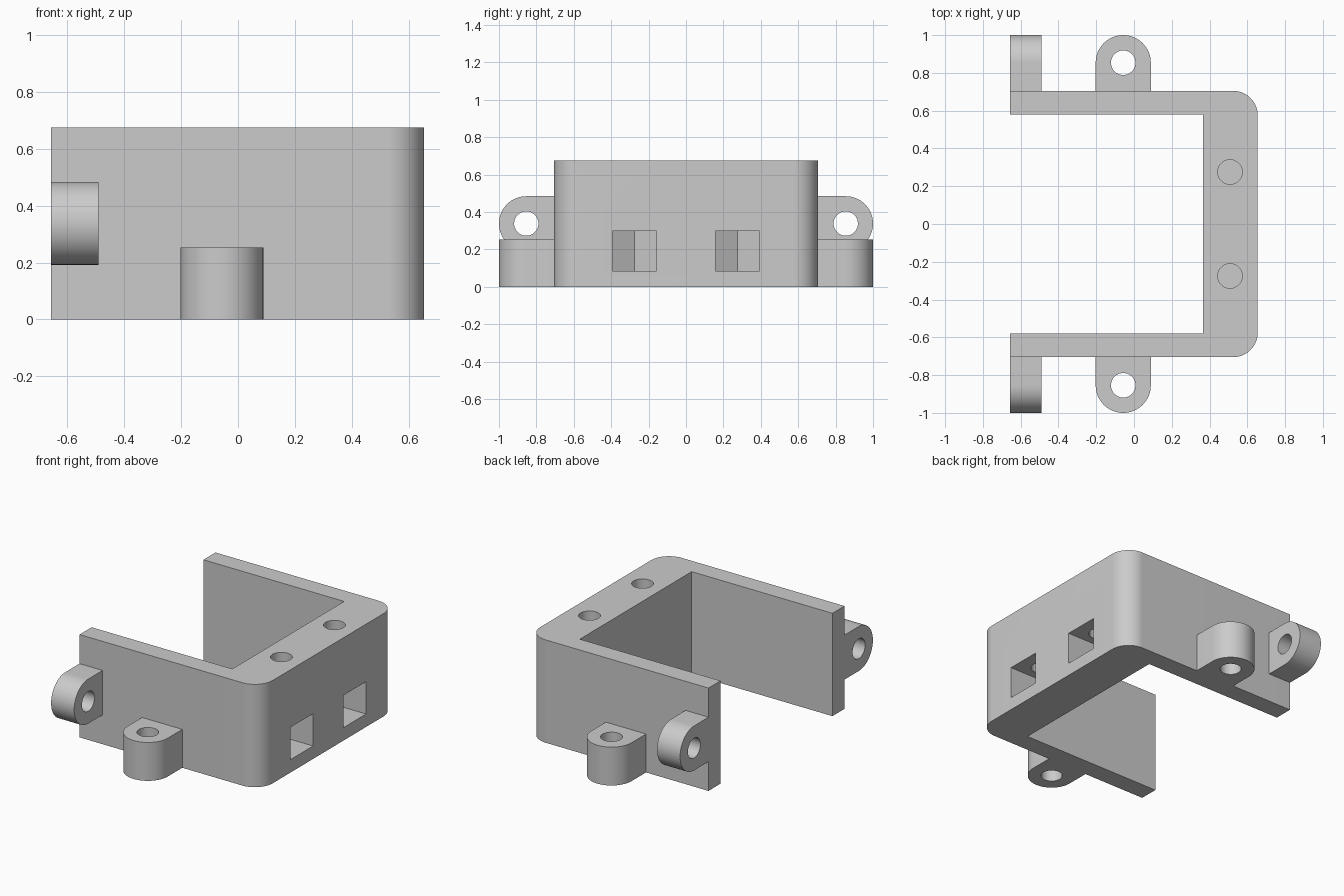
import bpy, bmesh
from math import sin, cos, pi, sqrt
from mathutils import Vector

cube = bpy.data.objects.get("Cube")
if cube:
    bpy.data.objects.remove(cube, do_unlink=True)

grey = bpy.data.materials.new("light grey plastic")
grey.use_nodes = True
grey.diffuse_color = (0.6, 0.6, 0.6, 1)
grey.node_tree.nodes["Principled BSDF"].inputs["Base Color"].default_value = (0.6, 0.6, 0.6, 1)

HEIGHT = 0.675
LEFT, RIGHT, INNER = -0.657, 0.655, 0.365   # along x
WALL_OUT, WALL_IN = 0.705, 0.58             # along y
CORNER = 0.13
HOLE = 0.065
BOLT_X, BOLT_Y = 0.508, 0.275


def arc(cx, cy, r, start, end, n):
    return [(cx + r * cos(start + (end - start) * i / n),
             cy + r * sin(start + (end - start) * i / n)) for i in range(n + 1)]


def upright(u, v, w):
    return Vector((u, v, w))


def sideways(u, v, w):
    return Vector((w, v, u))


def prism(name, outline, low, high, place=upright):
    """Extrude a flat outline between two depths."""
    bm = bmesh.new()
    face = bm.faces.new([bm.verts.new(place(u, v, low)) for u, v in outline])
    new = bmesh.ops.extrude_face_region(bm, geom=[face])["geom"]
    shift = place(0, 0, high) - place(0, 0, low)
    bmesh.ops.translate(bm, vec=shift, verts=[g for g in new if isinstance(g, bmesh.types.BMVert)])
    bmesh.ops.recalc_face_normals(bm, faces=bm.faces)
    mesh = bpy.data.meshes.new(name)
    bm.to_mesh(mesh)
    bm.free()
    mesh.materials.append(grey)
    obj = bpy.data.objects.new(name, mesh)
    bpy.context.collection.objects.link(obj)
    return obj


def cylinder_cutter(u, v, low, high, place=upright):
    return prism("hole_cutter", arc(u, v, HOLE, 0, 2 * pi, 48)[:-1], low, high, place)


def cut(obj, cutters):
    """Subtract the cutters, bake the result and drop the cutters."""
    for c in cutters:
        c.hide_render = True
        mod = obj.modifiers.new("cut", 'BOOLEAN')
        mod.operation, mod.solver, mod.object = 'DIFFERENCE', 'EXACT', c
    bpy.context.view_layer.update()
    graph = bpy.context.evaluated_depsgraph_get()
    baked = bpy.data.meshes.new_from_object(obj.evaluated_get(graph))
    obj.modifiers.clear()
    obj.data = baked
    for c in cutters:
        bpy.data.objects.remove(c, do_unlink=True)


# U-shaped bracket body with two rounded corners
cx, cy = RIGHT - CORNER, WALL_OUT - CORNER
outline = [(LEFT, -WALL_IN), (LEFT, -WALL_OUT)]
outline += arc(cx, -cy, CORNER, -pi / 2, 0, 20)
outline += arc(cx, cy, CORNER, 0, pi / 2, 20)
outline += [(LEFT, WALL_OUT), (LEFT, WALL_IN), (INNER, WALL_IN), (INNER, -WALL_IN)]
body = prism("bracket_body", outline, 0, HEIGHT)

# Nut pockets with a pointed hexagonal end, and bolt holes down into them
half = 0.118
radius = 2 * half / sqrt(3)
cutters = []
for y in (-BOLT_Y, BOLT_Y):
    pocket = [(BOLT_X - radius, y), (BOLT_X - radius / 2, y - half), (0.8, y - half),
              (0.8, y + half), (BOLT_X - radius / 2, y + half)]
    cutters.append(prism("pocket_cutter", pocket, 0.085, 0.297))
    cutters.append(cylinder_cutter(BOLT_X, y, 0.2, 0.8))
cut(body, cutters)
parts = [body]


# Round-ended mounting lugs, one pair upright and one pair sideways
def lug(name, side, centre, low, high, place):
    r, v = 0.146, 0.854
    shape = [(centre - r, WALL_OUT)] + arc(centre, v, r, pi, 0, 32) + [(centre + r, WALL_OUT)]
    obj = prism(name, [(u, side * y) for u, y in shape], low, high, place)
    cut(obj, [cylinder_cutter(centre, side * v, low - 0.1, high + 0.1, place)])
    parts.append(obj)


for end, side in (("front", -1), ("back", 1)):
    lug(end + "_upright_lug", side, -0.057, 0, 0.252, upright)
    lug(end + "_sideways_lug", side, 0.338, LEFT, -0.49, sideways)

# Smooth the rounded surfaces, keep edges sharp
bpy.ops.object.select_all(action='DESELECT')
for p in parts:
    p.select_set(True)
bpy.context.view_layer.objects.active = body
bpy.ops.object.shade_smooth_by_angle(angle=pi / 6)
